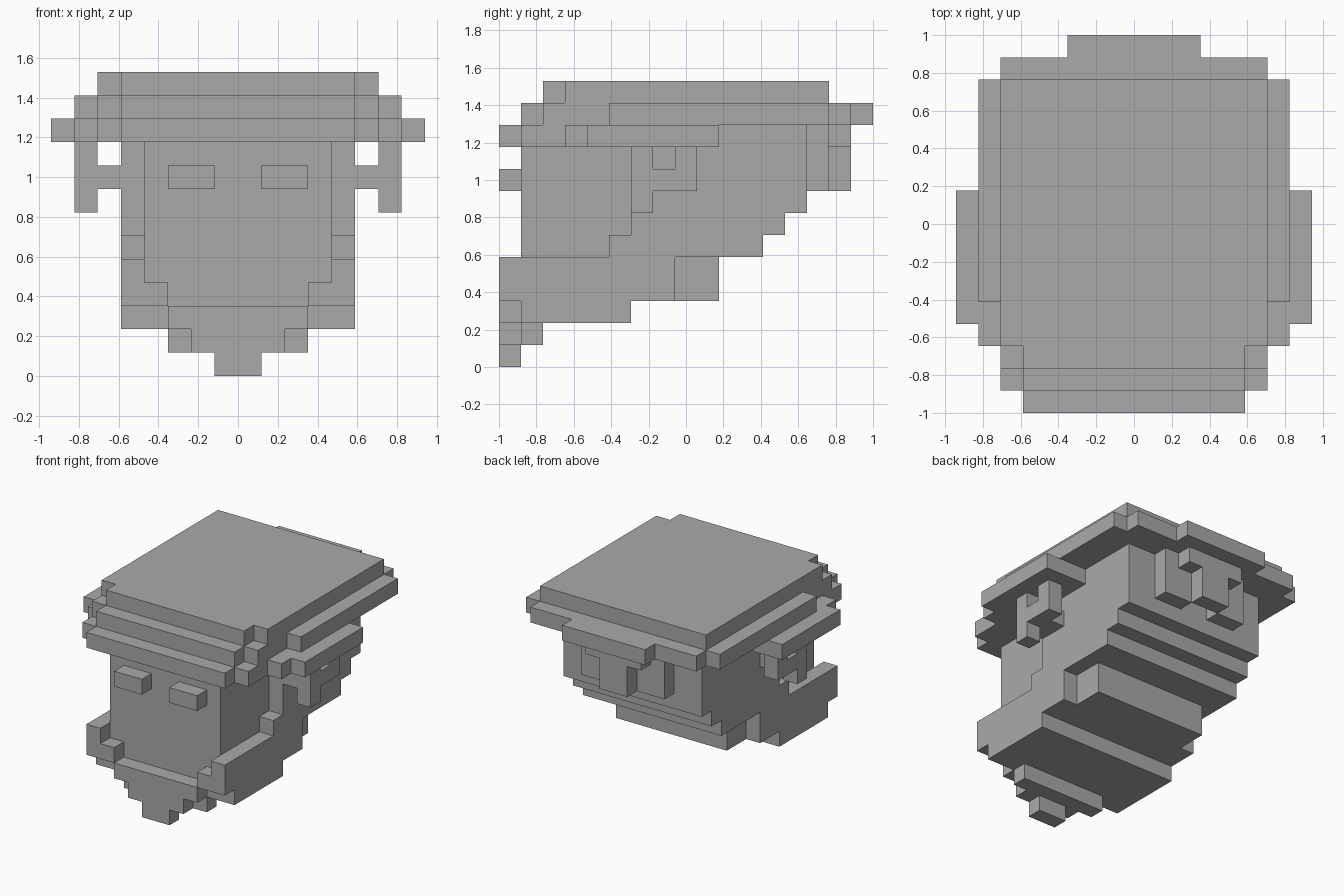
import bpy, bmesh
from mathutils import Vector

if "Cube" in bpy.data.objects:
    bpy.data.objects.remove(bpy.data.objects["Cube"], do_unlink=True)

BLOCK = 2 / 17  # edge length of one block
CENTRE_Y = BLOCK * 17 / 2
HEAD_BACK = 14
HAT_BACK = 15

grey = bpy.data.materials.new("plain_grey")
grey.use_nodes = True
grey.diffuse_color = (0.4, 0.4, 0.4, 1)
shader = grey.node_tree.nodes["Principled BSDF"]
shader.inputs["Base Color"].default_value = grey.diffuse_color

owners = {}  # block cell -> part name


def fill(part, bottom, front, back, outer, inner=0, height=1):
    """Give a mirrored box of blocks to a part, y counted from the front."""
    for z in range(bottom, bottom + height):
        for y in range(front, back):
            for x in range(inner, outer):
                owners[x, y, z] = part
                owners[-x - 1, y, z] = part


def stepped_slab(part, level, fronts, back):
    """One flat layer whose front corners step back as it widens."""
    for half_width, front in enumerate(fronts, start=5):
        fill(part, level, front, back, half_width)


def skin(part):
    """Mesh the exposed sides of a part and merge its flat areas."""
    bm = bmesh.new()
    normals = [Vector(row) * sign for row in
               ((1, 0, 0), (0, 1, 0), (0, 0, 1)) for sign in (-1, 1)]
    for cell in [c for c, owner in owners.items() if owner == part]:
        for normal in normals:
            neighbour = Vector(cell) + normal
            if tuple(int(v) for v in neighbour) in owners:
                continue
            side = normal.yzx / 2
            up = normal.cross(side)
            middle = Vector(cell) + (Vector((1, 1, 1)) + normal) / 2
            corners = (middle - side - up, middle + side - up,
                       middle + side + up, middle - side + up)
            bm.faces.new([bm.verts.new(corner * BLOCK) for corner in corners])
    bmesh.ops.remove_doubles(bm, verts=bm.verts, dist=BLOCK / 100)
    bmesh.ops.dissolve_limit(bm, angle_limit=0.02, verts=bm.verts, edges=bm.edges)
    bmesh.ops.translate(bm, verts=bm.verts, vec=Vector((0, -CENTRE_Y, 0)))
    mesh = bpy.data.meshes.new(part)
    bm.to_mesh(mesh)
    bm.free()
    mesh.materials.append(grey)
    bpy.context.collection.objects.link(bpy.data.objects.new(part, mesh))


# Head with a stepped nape, and side hair framing the face
fill("head", 3, 1, 10, outer=4, height=2)
for level in range(5, 11):
    back = min(level + 7, HEAD_BACK)
    fill("head", level, 1, back, outer=4)
    fill("side_hair", level, min(level, 6), back, outer=5, inner=4)

# Eyes
fill("eyes", 8, 0, 1, outer=3, inner=1)

# Beard along the jaw, tapering to a pointed chin
fill("beard", 3, 0, 8, outer=5, inner=4, height=2)
fill("beard", 3, 0, 1, outer=4, inner=3)
fill("beard", 2, 1, 6, outer=5)
fill("beard", 1, 1, 2, outer=3)
for level in range(3):
    fill("beard", level, 0, 1, outer=level + 1)

# Ears: front edge, lower lobe, rear edge and the link to the head
fill("ears", 7, 6, 7, outer=7, inner=6, height=3)
fill("ears", 8, 7, 9, outer=7, inner=6)
fill("ears", 9, 8, 9, outer=7, inner=6)
fill("ears", 8, 6, 8, outer=6, inner=5)

# Hair knot at the back of the head
fill("back_knot", 8, HEAD_BACK, HAT_BACK, outer=3, inner=1, height=3)
fill("back_knot", 10, HEAD_BACK, HAT_BACK, outer=1)
fill("back_knot", 8, HAT_BACK, HAT_BACK + 1, outer=1, height=2)
fill("back_knot", 10, HAT_BACK, HAT_BACK + 1, outer=2)

# Flat hat in three layers, with a tab at the back
stepped_slab("hat_brim", 10, (0, 1, 3, 4), 10)
stepped_slab("hat_band", 11, (1, 2, 5), HAT_BACK)
fill("hat_band", 11, HAT_BACK, HAT_BACK + 1, outer=6)
fill("hat_band", 11, HAT_BACK + 1, HAT_BACK + 2, outer=3)
stepped_slab("hat_top", 12, (2, 3), HAT_BACK)

for part in sorted(set(owners.values())):
    skin(part)
